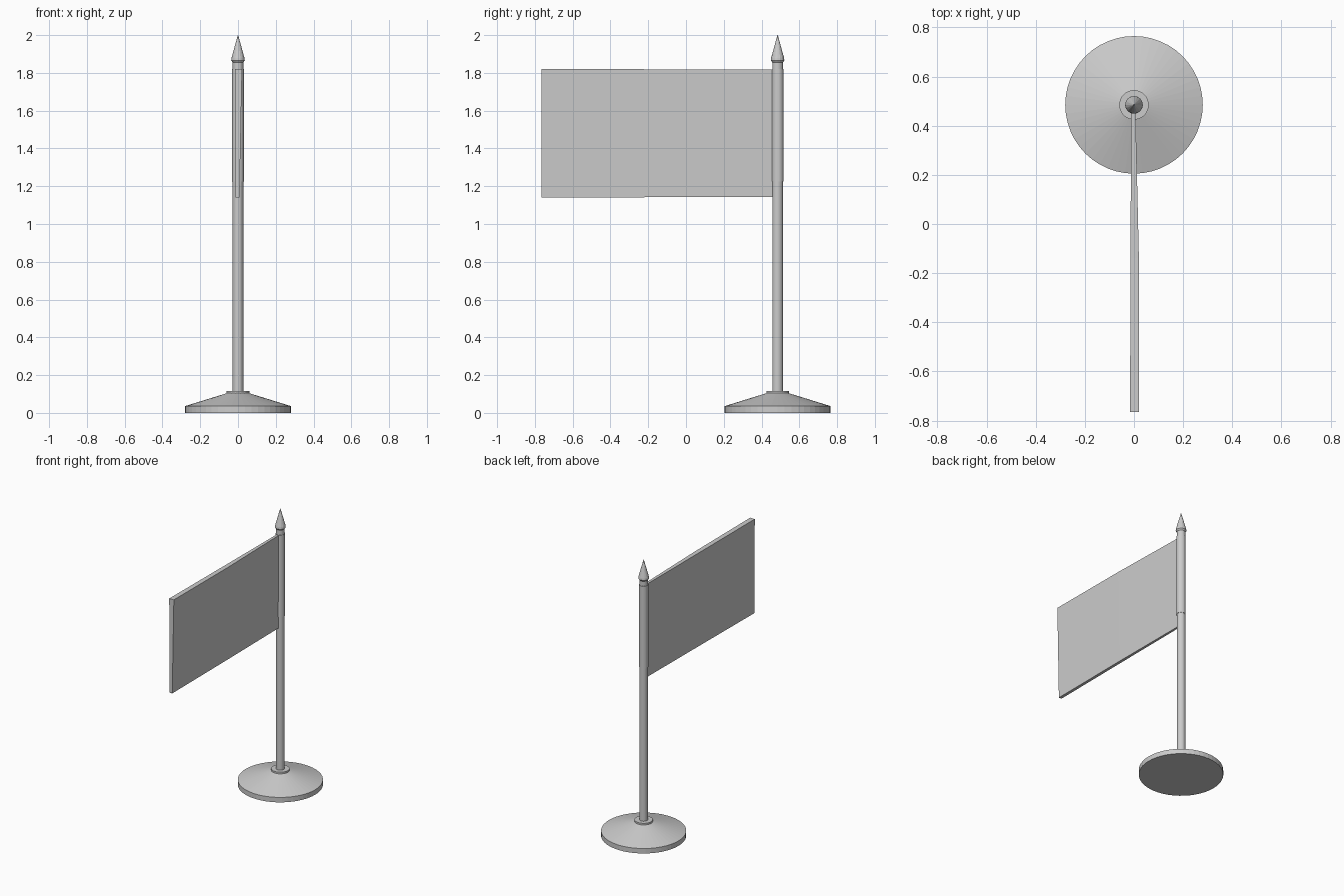
import bpy, bmesh, math

if "Cube" in bpy.data.objects:
    bpy.data.objects.remove(bpy.data.objects["Cube"])

POLE_Y = 0.485

grey = bpy.data.materials.new("light grey")
grey.diffuse_color = (0.6, 0.6, 0.6, 1)
grey.use_nodes = True
grey.node_tree.nodes["Principled BSDF"].inputs["Base Color"].default_value = grey.diffuse_color


def finish(name, bm):
    bmesh.ops.recalc_face_normals(bm, faces=bm.faces)
    me = bpy.data.meshes.new(name)
    bm.to_mesh(me)
    bm.free()
    me.materials.append(grey)
    ob = bpy.data.objects.new(name, me)
    bpy.context.collection.objects.link(ob)
    return ob


def loft(bm, rings):
    for a, b in zip(rings, rings[1:]):
        n = len(a)
        for i in range(n):
            j = (i + 1) % n
            bm.faces.new((a[i], a[j], b[j], b[i]))
    bm.faces.new(rings[0][::-1])
    bm.faces.new(rings[-1])


def lathe(name, profile, sides=32):
    """Turn a (radius, height) profile around the pole axis."""
    bm = bmesh.new()
    rings = []
    for r, z in profile:
        rings.append([bm.verts.new((r * math.cos(2 * math.pi * i / sides),
                                    POLE_Y + r * math.sin(2 * math.pi * i / sides), z))
                      for i in range(sides)])
    loft(bm, rings)
    return finish(name, bm)


# Round stand with sloping top and small collar
lathe("base", [(0.28, 0), (0.28, 0.036), (0.06, 0.104)], 48)
lathe("collar", [(0.06, 0.098), (0.06, 0.116)])

# Pole, hem sleeve around it, and pointed tip
lathe("pole", [(0.028, 0.1), (0.028, 1.865)])
lathe("flag_sleeve", [(0.031, 1.225), (0.031, 1.82)])
lathe("finial", [(0.028, 1.855), (0.036, 1.866), (0.034, 1.88), (0.001, 2.0)], 16)

# Flag: a thin sheet that thickens slightly towards its free end
# (y, top left x, top right x, bottom left x, bottom right x, bottom z, top z)
sections = [(0.47, -0.012, 0.006, -0.012, 0.004, 1.144, 1.818),
            (-0.14, -0.014, 0.02, -0.013, 0.008, 1.142, 1.819),
            (-0.765, -0.016, 0.021, -0.014, 0.008, 1.139, 1.821)]
bm = bmesh.new()
loft(bm, [[bm.verts.new(p) for p in ((tl, y, zt), (tr, y, zt), (br, y, zb), (bl, y, zb))]
          for y, tl, tr, bl, br, zb, zt in sections])
finish("flag", bm)
